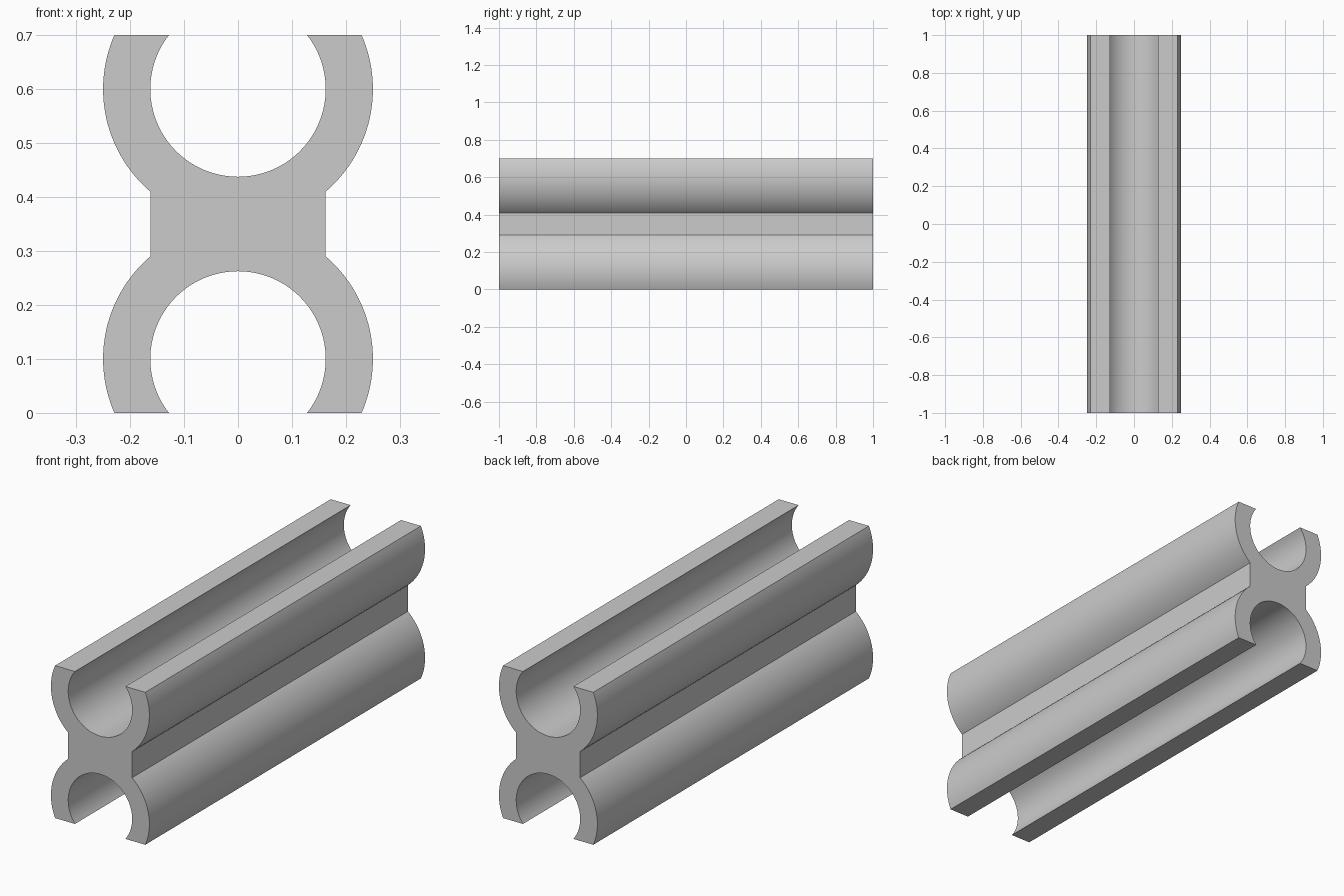
import bpy, bmesh, math
from mathutils import Vector

if "Cube" in bpy.data.objects:
    bpy.data.objects.remove(bpy.data.objects["Cube"])

OUTER, INNER = 0.25, 0.1625      # channel radii
LOW, HIGH = 0.1, 0.6             # channel centre heights
HEIGHT, HALF_LEN = 0.7, 1.0


def arc(radius, centre_z, start, end, steps):
    return [(radius * math.cos(start + (end - start) * i / steps),
             centre_z + radius * math.sin(start + (end - start) * i / steps))
            for i in range(steps + 1)]


# Angles where the arcs meet the flat rims and the central web
outer_rim = math.asin(LOW / OUTER)
inner_rim = math.asin(LOW / INNER)
web = math.acos(INNER / OUTER)

# Right side going up, upper channel right to left, then the same turned 180 degrees
half = arc(OUTER, LOW, -outer_rim, web, 32)
half += arc(OUTER, HIGH, -web, outer_rim, 32)
half += arc(INNER, HIGH, inner_rim, -math.pi - inner_rim, 64)
profile = half + [(-x, HEIGHT - z) for x, z in half]

# Extrude the profile along y
bm = bmesh.new()
cap = bm.faces.new([bm.verts.new((x, -HALF_LEN, z)) for x, z in profile])
result = bmesh.ops.extrude_face_region(bm, geom=[cap], use_keep_orig=True)
back = [g for g in result["geom"] if isinstance(g, bmesh.types.BMVert)]
bmesh.ops.translate(bm, verts=back, vec=Vector((0, 2 * HALF_LEN, 0)))
bmesh.ops.recalc_face_normals(bm, faces=bm.faces)

mesh = bpy.data.meshes.new("double_channel_rail")
bm.to_mesh(mesh)
bm.free()
rail = bpy.data.objects.new("double_channel_rail", mesh)
bpy.context.collection.objects.link(rail)

# Plain grey
grey = bpy.data.materials.new("light_grey")
grey.diffuse_color = (0.6, 0.6, 0.6, 1)
grey.use_nodes = True
grey.node_tree.nodes["Principled BSDF"].inputs["Base Color"].default_value = grey.diffuse_color
mesh.materials.append(grey)

bpy.context.view_layer.objects.active = rail
rail.select_set(True)
bpy.ops.object.shade_smooth_by_angle(angle=math.radians(30))
